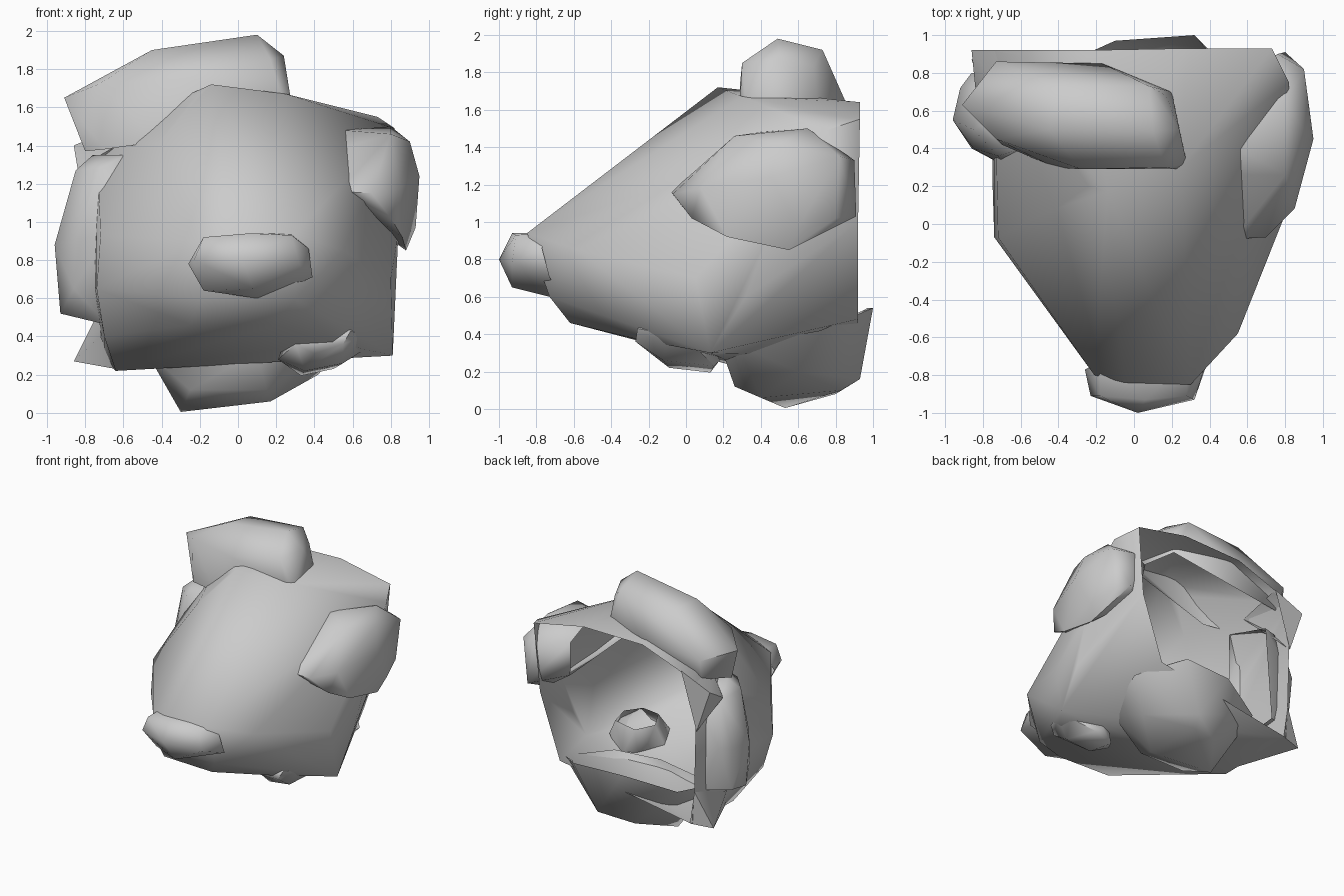
import bpy, bmesh
from mathutils import Vector


def shell(name, pts, opening, limit):
    """Faceted convex shell, opened on the side facing the given direction."""
    bm = bmesh.new()
    for p in pts:
        bm.verts.new(p)
    res = bmesh.ops.convex_hull(bm, input=bm.verts[:])
    junk = {g for g in res["geom_interior"] + res["geom_unused"]
            if isinstance(g, bmesh.types.BMVert)}
    bmesh.ops.delete(bm, geom=list(junk), context='VERTS')
    bmesh.ops.recalc_face_normals(bm, faces=bm.faces[:])
    d = Vector(opening).normalized()
    bm.normal_update()
    gone = [f for f in bm.faces if f.normal.dot(d) > limit]
    bmesh.ops.delete(bm, geom=gone, context='FACES')
    me = bpy.data.meshes.new(name)
    bm.to_mesh(me)
    bm.free()
    ob = bpy.data.objects.new(name, me)
    bpy.context.collection.objects.link(ob)
    bpy.ops.object.select_all(action='DESELECT')
    bpy.context.view_layer.objects.active = ob
    ob.select_set(True)
    bpy.ops.object.shade_smooth_by_angle(angle=1.1)
    return ob


# main hollow shell, open at the back
shell("main_shell", [
    (-.21, -.80, .90), (-.05, -.84, .94), (.30, -.85, .94),
    (-.20, -.73, .60), (.30, -.73, .60), (.20, -.62, .46), (-.25, -.60, .46),
    (.55, -.58, .85), (.50, -.25, .37), (.80, .05, .70), (.81, .13, .30),
    (.82, .32, .60), (.84, .45, .95),
    (-.14, .17, 1.72), (.25, .30, 1.67), (-.24, .20, 1.64), (-.42, .08, 1.41),
    (-.72, -.07, .93), (-.74, -.07, .65), (-.75, .25, .66), (-.70, 0, .40),
    (-.64, .30, .22), (.82, .75, 1.49),
    (.73, .93, 1.55), (.28, .93, 1.64), (-.25, .92, 1.63), (-.74, .92, 1.45),
    (-.70, .92, .28), (-.72, .92, .6), (.50, .92, .48), (.68, .92, 1.0)],
    (0, 1, 0), 0.86)

# flared rear corners of the shell
shell("upper_corner_flap", [(-.86, .92, 1.40), (-.84, .72, 1.28), (-.60, .92, 1.51),
      (-.60, .55, 1.42), (-.74, .92, 1.05)], (1, .5, -.3), 0.5)
shell("lower_corner_flap", [(-.86, .87, .27), (-.72, .50, .40), (-.64, .40, .23),
      (-.68, .92, .28), (-.72, .92, .55)], (1, .3, .3), 0.5)

# slanted lump on top
shell("top_lump", [
    (-.91, .63, 1.65), (-.73, .86, 1.60), (-.73, .45, 1.72), (-.80, .55, 1.37),
    (-.45, .50, 1.90), (-.40, .73, 1.88), (.10, .49, 1.98), (.08, .73, 1.92),
    (.24, .50, 1.87), (.17, .68, 1.83), (.28, .32, 1.62), (.22, .29, 1.68),
    (.17, .30, 1.85), (-.28, .29, 1.75), (-.42, .30, 1.42), (-.70, .42, 1.38),
    (-.17, .85, 1.65), (-.70, .80, 1.42), (.20, .70, 1.63)],
    (.25, 0, -1), 0.8)

# side lumps, open toward the inside
shell("right_lump", [
    (.53, -.08, 1.16), (.70, -.07, 1.15), (.85, .08, 1.18), (.80, .03, 1.02),
    (.52, .26, 1.38), (.80, .26, 1.46), (.55, .40, 1.48), (.80, .65, 1.50),
    (.90, .50, 1.42), (.95, .45, 1.24), (.90, .82, 1.35), (.76, .90, 1.33),
    (.93, .60, .97), (.88, .55, .85), (.86, .22, .92), (.80, .91, 1.03),
    (.87, .80, 1.02), (.52, .75, 1.38), (.56, .70, 1.08)],
    (-1, 0, -.2), 0.75)
shell("left_lump", [
    (-.96, .55, .88), (-.92, .72, .88), (-.85, .50, 1.27), (-.76, .55, 1.35),
    (-.59, .40, 1.35), (-.72, .36, 1.28), (-.67, .30, .95), (-.85, .40, .90),
    (-.86, .40, .65), (-.93, .55, .52), (-.90, .70, .53), (-.68, .36, .46),
    (-.86, .80, .90), (-.82, .72, 1.25), (-.68, .78, .50), (-.62, .78, 1.25)],
    (1, 0, 0), 0.75)

# lump on the front tip, its rim reaching inside the shell
shell("front_lump", [
    (-.26, -.77, .78), (-.23, -.91, .80), (.02, -1.0, .80), (.32, -.93, .78),
    (.37, -.77, .86), (.39, -.73, .71), (-.18, -.91, .92), (.06, -.93, .94),
    (.28, -.91, .93), (.28, -.73, .94), (-.18, -.73, .92), (.10, -.73, .60),
    (.08, -.93, .65), (-.18, -.80, .64), (.25, -.70, .65)],
    (0, 1, 0), 0.7)

# bowl under the back and small lump under the front, open upward
shell("bottom_bowl", [
    (-.30, .53, .005), (.17, .40, .06), (.10, .83, .10), (-.10, .80, .08),
    (.15, .93, .16), (.32, 1.0, .54), (-.10, .97, .54), (.38, .93, .52),
    (-.17, .93, .52), (.42, .60, .20), (.60, .72, .42), (-.48, .32, .32),
    (-.48, .80, .44), (.10, .19, .32), (.45, .28, .34), (-.25, .26, .12),
    (.15, .26, .12)],
    (0, -.25, 1), 0.8)
shell("small_bottom_lump", [
    (.21, -.05, .28), (.30, -.22, .36), (.59, -.26, .43), (.55, -.27, .36),
    (.66, -.10, .40), (.66, .05, .33), (.50, .15, .23), (.33, .13, .195),
    (.35, -.09, .22), (.55, -.12, .26), (.40, -.20, .31), (.45, .18, .26),
    (.28, .0, .48), (.35, -.14, .50), (.50, -.16, .50), (.59, -.04, .50),
    (.57, .10, .48), (.38, .12, .46)],
    (0, 0, 1), 0.9)
